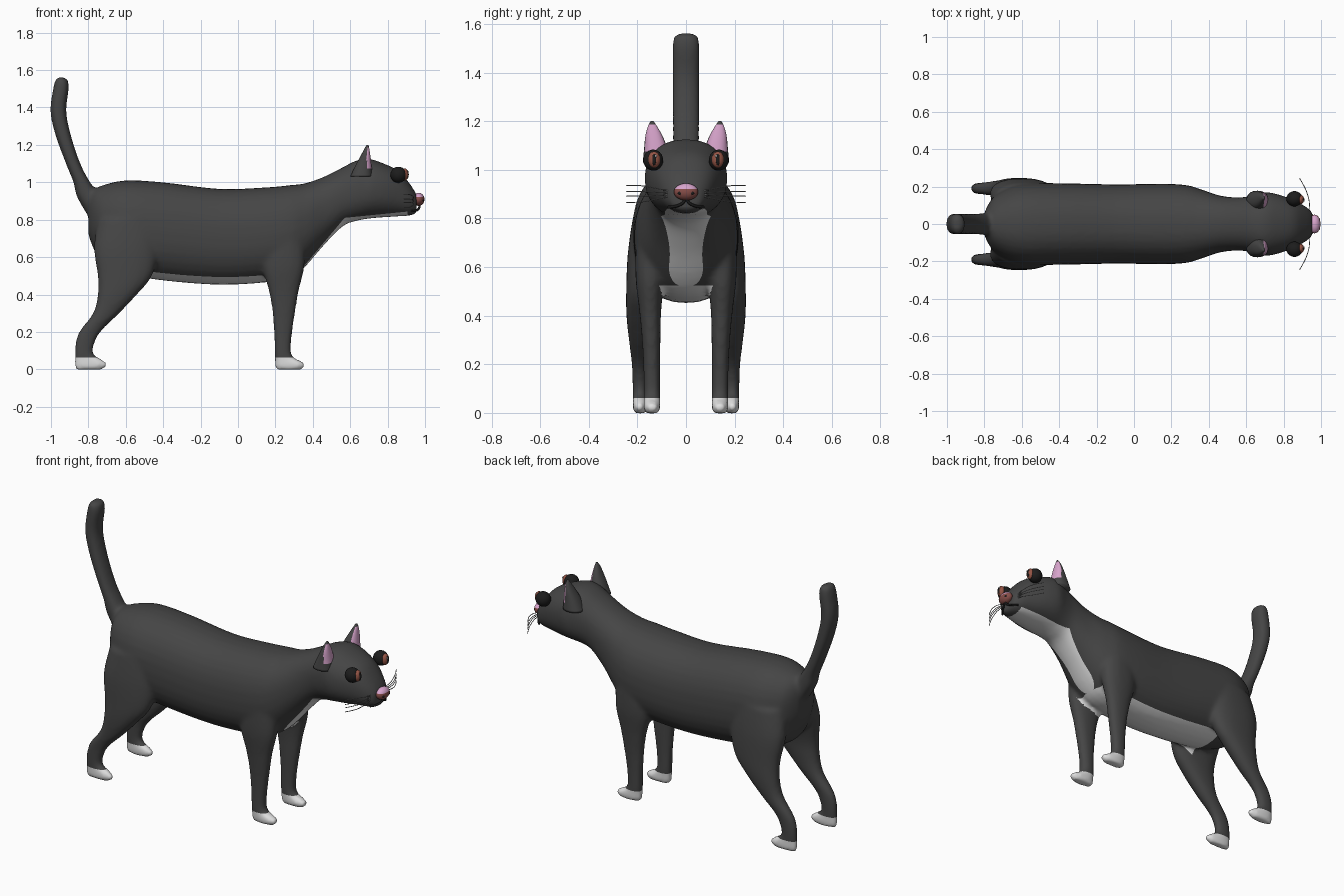
import bpy, bmesh, math
from mathutils import Matrix, Vector

default = bpy.data.objects.get("Cube")
if default:
    bpy.data.objects.remove(default)


def material(name, rgb):
    m = bpy.data.materials.new(name)
    m.use_nodes = True
    m.diffuse_color = (*rgb, 1)
    bsdf = next(n for n in m.node_tree.nodes if n.type == 'BSDF_PRINCIPLED')
    bsdf.inputs["Base Color"].default_value = (*rgb, 1)
    bsdf.inputs["Roughness"].default_value = 0.7
    return m


FUR = material("charcoal fur", (.06, .06, .06))
WHITE = material("white fur", (.75, .75, .75))
PINK = material("pink skin", (.68, .37, .6))
BROWN = material("nose brown", (.24, .075, .065))
IRIS = material("iris red brown", (.3, .09, .06))
BLACK = material("black", (.012, .012, .012))
GREY = material("whisker grey", (.3, .3, .3))


def add_object(name, bm, mats, rule=None):
    """Turn a bmesh into a smooth object; rule(face) gives the material slot."""
    bm.normal_update()
    for f in bm.faces:
        f.smooth = True
        f.material_index = rule(f) if rule else 0
    mesh = bpy.data.meshes.new(name)
    bm.to_mesh(mesh)
    bm.free()
    for m in mats:
        mesh.materials.append(m)
    ob = bpy.data.objects.new(name, mesh)
    bpy.context.collection.objects.link(ob)
    return ob


def spline(rows, steps=4):
    """Catmull-Rom interpolation through rows of numbers."""
    pts = [rows[0]] + list(rows) + [rows[-1]]
    out = []
    for a, b, c, d in zip(pts, pts[1:], pts[2:], pts[3:]):
        for i in range(steps):
            t = i / steps
            out.append([q + t / 2 * (r - p + t * (2 * p - 5 * q + 4 * r - s
                        + t * (3 * (q - r) + s - p)))
                        for p, q, r, s in zip(a, b, c, d)])
    return out + [list(rows[-1])]


def loft(bm, rows, along_x=False, side=1, count=32, power=2.3):
    """Skin rings (position, low, high, y centre, y half width) along z or x."""
    rings = []
    for pos, low, high, y, half in spline(rows):
        ring = []
        for i in range(count):
            a = math.tau * i / count
            c, s = (math.copysign(abs(v) ** (2 / power), v)
                    for v in (math.cos(a), math.sin(a)))
            u = (low + high) / 2 + (high - low) / 2 * c
            v = side * (y + half * s)
            ring.append(bm.verts.new((pos, v, u) if along_x else (u, v, pos)))
        rings.append(ring)
    faces = [bm.faces.new(rings[0]), bm.faces.new(rings[-1])]
    for r, q in zip(rings, rings[1:]):
        for i in range(count):
            j = (i + 1) % count
            faces.append(bm.faces.new((r[i], r[j], q[j], q[i])))
    bmesh.ops.recalc_face_normals(bm, faces=faces)


def ball(name, centre, radii, mats, rule=None):
    bm = bmesh.new()
    bmesh.ops.create_uvsphere(bm, u_segments=28, v_segments=18, radius=1,
                              matrix=Matrix.LocRotScale(Vector(centre), None, Vector(radii)))
    return add_object(name, bm, mats, rule)


def strand(name, points, radius, mat):
    cu = bpy.data.curves.new(name, 'CURVE')
    cu.dimensions = '3D'
    cu.bevel_depth = radius
    cu.bevel_resolution = 2
    cu.use_fill_caps = True
    sp = cu.splines.new('POLY')
    path = spline(points, 6)
    sp.points.add(len(path) - 1)
    for p, co in zip(sp.points, path):
        p.co = (*co, 1)
    cu.materials.append(mat)
    bpy.context.collection.objects.link(bpy.data.objects.new(name, cu))


# Trunk, neck and head in one run from rump to muzzle
TRUNK = [(-.8, .72, .92, 0, .06), (-.77, .64, .96, 0, .12), (-.72, .56, .985, 0, .17),
         (-.6, .51, 1.01, 0, .215), (-.4, .475, 1, 0, .218), (-.1, .452, .965, 0, .212),
         (.15, .465, .973, 0, .215), (.28, .49, .985, 0, .208), (.36, .55, .995, 0, .185),
         (.46, .665, 1.03, 0, .152), (.56, .765, 1.08, 0, .142), (.63, .793, 1.115, 0, .152),
         (.7, .806, 1.125, 0, .17), (.78, .813, 1.1, 0, .156), (.86, .818, 1.06, 0, .124),
         (.92, .822, .99, 0, .092), (.955, .835, .935, 0, .06)]
HIND_LEG = [(-.002, -.865, -.73, .19, .022), (.02, -.875, -.7, .19, .029),
            (.045, -.875, -.715, .19, .029), (.08, -.873, -.772, .19, .029),
            (.13, -.87, -.77, .19, .03), (.2, -.85, -.735, .19, .033),
            (.3, -.775, -.635, .19, .045), (.4, -.75, -.54, .19, .055),
            (.5, -.75, -.46, .184, .062), (.65, -.77, -.42, .16, .08),
            (.8, -.75, -.4, .12, .1)]
FRONT_LEG = [(-.002, .205, .34, .14, .027), (.02, .196, .36, .14, .034),
             (.04, .196, .345, .14, .034), (.075, .196, .287, .14, .034),
             (.18, .193, .288, .141, .034), (.3, .185, .305, .143, .038),
             (.42, .165, .325, .147, .045), (.55, .13, .355, .147, .06),
             (.7, .12, .36, .13, .078)]
TAIL = [(.8, -.79, -.62, 0, .06), (.92, -.86, -.73, 0, .058), (1, -.88, -.79, 0, .056),
        (1.1, -.92, -.843, 0, .055), (1.25, -.975, -.893, 0, .055),
        (1.38, -1.003, -.918, 0, .055), (1.5, -.988, -.905, 0, .056),
        (1.545, -.977, -.91, 0, .05), (1.56, -.965, -.925, 0, .036)]

bm = bmesh.new()
loft(bm, TRUNK, along_x=True)
loft(bm, TAIL)
for side in (1, -1):
    loft(bm, HIND_LEG, side=side)
    loft(bm, FRONT_LEG, side=side)
rough = add_object("rough_body", bm, [FUR])

# Fuse the volumes and relax the joins
fuse = rough.modifiers.new("fuse", 'REMESH')
fuse.mode = 'VOXEL'
fuse.voxel_size = .012
relax = rough.modifiers.new("relax", 'SMOOTH')
relax.factor = .5
relax.iterations = 7
graph = bpy.context.evaluated_depsgraph_get()
fused = bpy.data.meshes.new_from_object(rough.evaluated_get(graph))
bpy.data.objects.remove(rough)

# Cut clean colour borders: socks, belly sides and end, chest, throat
bm = bmesh.new()
bm.from_mesh(fused)
bpy.data.meshes.remove(fused)
SOCK, BELLY, WIDE, END = .062, .525, .13, -.55
for co, no in [((0, 0, SOCK), (0, 0, 1)), ((0, 0, BELLY), (0, 0, 1)),
               ((0, WIDE, 0), (0, 1, 0)), ((0, -WIDE, 0), (0, 1, 0)),
               ((END, 0, 0), (1, 0, 0)), ((.57, 0, .81), (-1.19, 0, 1)),
               ((.57, 0, .81), (-.1, 0, 1))]:
    bmesh.ops.bisect_plane(bm, geom=bm.verts[:] + bm.edges[:] + bm.faces[:],
                           dist=1e-5, plane_co=co, plane_no=no)


def coat(f):
    x, y, z = f.calc_center_median()
    if z < SOCK:
        return 1
    chest = .81 + min(1.19 * (x - .57), .1 * (x - .57))
    pale = END < x < .91 and abs(y) < WIDE and .43 < z < max(BELLY, chest)
    return int(pale and f.normal.z < -.3)


add_object("body", bm, [FUR, WHITE], coat)

# Nose with pink bridge
ball("nose", (.966, 0, .909), (.031, .05, .035), [BROWN, PINK],
     lambda f: int(f.calc_center_median().z > .922))

EAR = [(1.03, .6, .72, .122, .056), (1.09, .628, .714, .125, .047),
       (1.14, .655, .708, .132, .035), (1.18, .676, .702, .138, .018),
       (1.2, .688, .697, .139, .006)]
for side, label in ((1, "left"), (-1, "right")):
    # Ear, pink on the forward face
    bm = bmesh.new()
    loft(bm, EAR, side=side)
    add_object(label + "_ear", bm, [FUR, PINK],
               lambda f: int(f.normal.x > .3 and 1.07 < f.calc_center_median().z < 1.185))

    # Eye
    ball(label + "_eyeball", (.858, side * .135, 1.04), (.043, .041, .043), [BLACK])
    ball(label + "_iris", (.89, side * .131, 1.042), (.02, .025, .033), [IRIS])
    ball(label + "_pupil", (.904, side * .131, 1.042), (.009, .009, .024), [BLACK])
    ball(label + "_eye_glint", (.908, side * .124, 1.056), (.004, .004, .005), [WHITE])

    # Nostril and mouth line
    ball(label + "_nostril", (.988, side * .025, .904), (.006, .009, .008), [BLACK])
    strand(label + "_mouth", [(.972, 0, .884), (.968, side * .015, .862),
                              (.955, side * .042, .85), (.93, side * .072, .846)], .006, BLACK)

    # Whiskers
    for i, rise in enumerate((.032, .008, -.01, -.034)):
        root = .902 + rise * .2
        strand(f"{label}_whisker_{i + 1}",
               [(.93, side * .05, root), (.938, side * .11, root + rise * .4),
                (.92, side * .18, root + rise * .8), (.885, side * .245, root + rise * .85)],
               .002, GREY)
